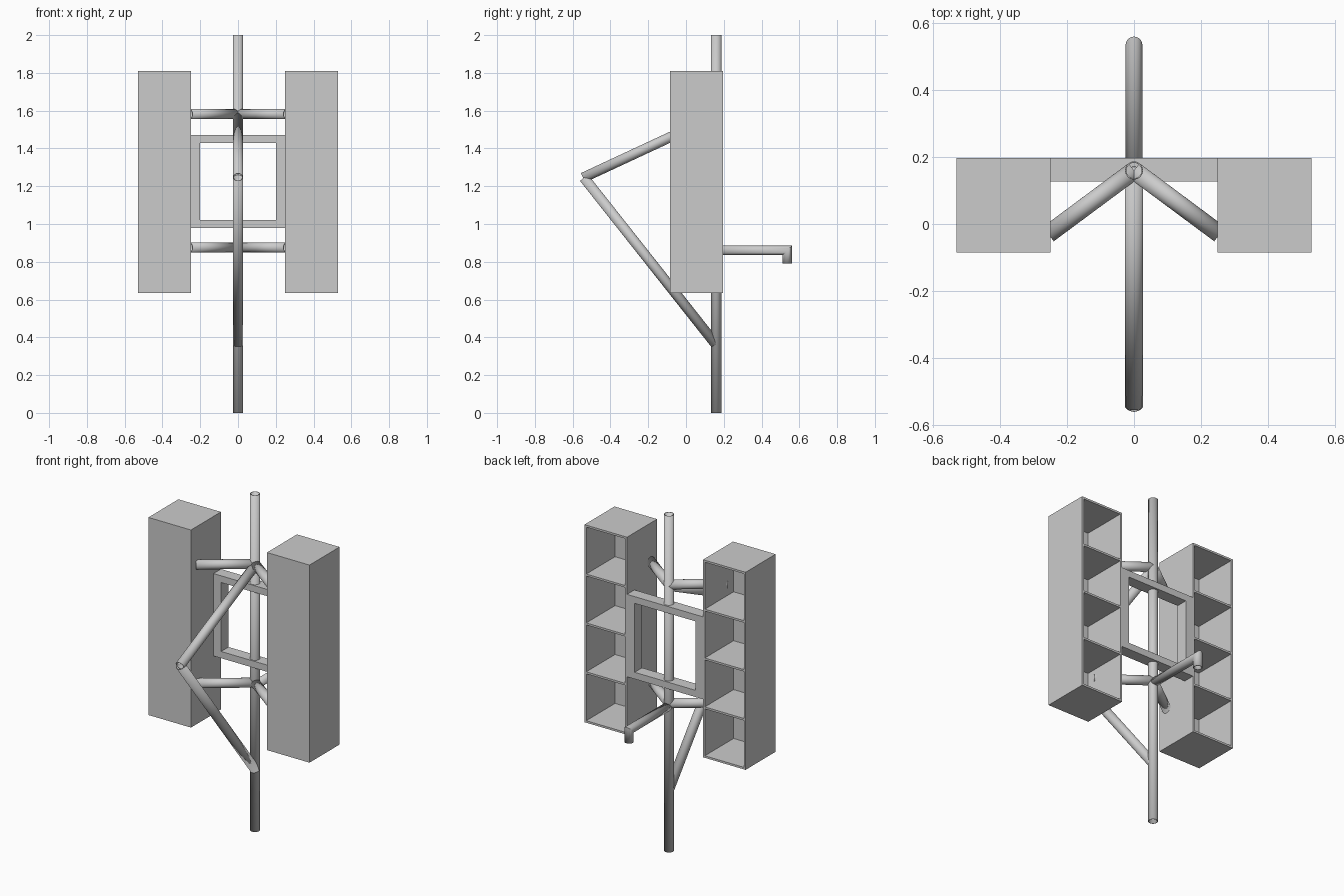
import bpy, bmesh, math
from mathutils import Vector, Matrix, geometry

cube = bpy.data.objects.get("Cube")
if cube:
    bpy.data.objects.remove(cube)

grey = bpy.data.materials.new("plain grey")
grey.use_nodes = True
COLOUR = (0.6, 0.6, 0.6, 1)
grey.diffuse_color = COLOUR
grey.node_tree.nodes["Principled BSDF"].inputs["Base Color"].default_value = COLOUR


def finish(name, bm):
    bmesh.ops.recalc_face_normals(bm, faces=bm.faces)
    mesh = bpy.data.meshes.new(name)
    bm.to_mesh(mesh)
    bm.free()
    mesh.materials.append(grey)
    obj = bpy.data.objects.new(name, mesh)
    bpy.context.scene.collection.objects.link(obj)
    return obj


def block(bm, low, high):
    low, high = Vector(low), Vector(high)
    place = Matrix.Translation((low + high) / 2) @ Matrix.Diagonal((high - low).to_4d())
    bmesh.ops.create_cube(bm, size=1, matrix=place)


def pipe(name, path, radius=0.027, sides=24):
    """Hollow pipe along a path, with mitred bends."""
    path = [Vector(p) for p in path]
    steps = [(b - a).normalized() for a, b in zip(path, path[1:])]
    turn = steps[0].to_track_quat('Z', 'Y')
    ring = [path[0] + turn @ Vector((radius * math.cos(a), radius * math.sin(a), 0))
            for a in (math.tau * i / sides for i in range(sides))]
    bm = bmesh.new()
    rings = [[bm.verts.new(v) for v in ring]]
    for i, step in enumerate(steps):
        normal = step + steps[min(i + 1, len(steps) - 1)]
        ring = [geometry.intersect_line_plane(v, v + step, path[i + 1], normal) for v in ring]
        rings.append([bm.verts.new(v) for v in ring])
    for a, b in zip(rings, rings[1:]):
        for i in range(sides):
            j = (i + 1) % sides
            bm.faces.new((a[i], a[j], b[j], b[i]))
    obj = finish(name, bm)
    wall = obj.modifiers.new("wall", 'SOLIDIFY')
    wall.thickness = 0.004
    wall.offset = -1
    pipes.append(obj)


pipes = []
POLE_Y = 0.16
BACK, FRONT = 0.197, -0.085
BOTTOM, TOP = 0.635, 1.81
INNER, OUTER = 0.25, 0.53
WALL, BAYS = 0.012, 4

# Upright pole, front strut and rear handle
pipe("pole", [(0, POLE_Y, 0), (0, POLE_Y, 2)])
pipe("upper_strut", [(0, POLE_Y, 1.573), (0, -0.545, 1.245)])
pipe("lower_strut", [(0, -0.54, 1.245), (0, POLE_Y, 0.36)])
pipe("rear_handle", [(0, POLE_Y, 0.86), (0, 0.535, 0.86), (0, 0.535, 0.79)], 0.025)

for side, label in ((1, "left"), (-1, "right")):
    # Cabinet: solid block with a column of pockets pushed in from the back
    bm = bmesh.new()
    x0, x1 = sorted((side * INNER, side * OUTER))
    block(bm, (x0, FRONT, BOTTOM), (x1, BACK, TOP))
    pitch = (TOP - BOTTOM - WALL) / BAYS
    bays = [(BOTTOM + i * pitch + WALL, BOTTOM + (i + 1) * pitch) for i in range(BAYS)]
    cuts = [((x, 0, 0), (1, 0, 0)) for x in (x0 + WALL, x1 - WALL)]
    cuts += [((0, 0, z), (0, 0, 1)) for bay in bays for z in bay]
    for point, normal in cuts:
        bmesh.ops.bisect_plane(bm, geom=bm.verts[:] + bm.edges[:] + bm.faces[:],
                               plane_co=point, plane_no=normal)
    pockets = []
    for face in bm.faces:
        c = face.calc_center_median()
        if (c.y > BACK - 0.001 and x0 + WALL < c.x < x1 - WALL
                and any(low < c.z < high for low, high in bays)):
            pockets.append(face)
    pushed = bmesh.ops.extrude_discrete_faces(bm, faces=pockets)["faces"]
    verts = list({v for f in pushed for v in f.verts})
    bmesh.ops.translate(bm, verts=verts, vec=(0, FRONT + WALL - BACK, 0))
    finish(label + "_cabinet", bm)

    # Braces from the pole to the cabinet
    for level, z in (("upper", 1.582), ("lower", 0.876)):
        pipe(f"{label}_{level}_brace", [(0, POLE_Y, z), (side * 0.256, -0.03, z)])

# Rectangular frame between the cabinets
bm = bmesh.new()
for low, high in ((0.98, 1.02), (1.43, 1.47)):
    block(bm, (-INNER, 0.127, low), (INNER, BACK, high))
for side in (-1, 1):
    x0, x1 = sorted((side * 0.2, side * INNER))
    block(bm, (x0, 0.127, 1.02), (x1, BACK, 1.43))
finish("middle_frame", bm)

# Smooth the round pipes only
bpy.ops.object.select_all(action='DESELECT')
for obj in pipes:
    obj.select_set(True)
bpy.context.view_layer.objects.active = pipes[0]
bpy.ops.object.shade_smooth_by_angle(angle=math.radians(35))
